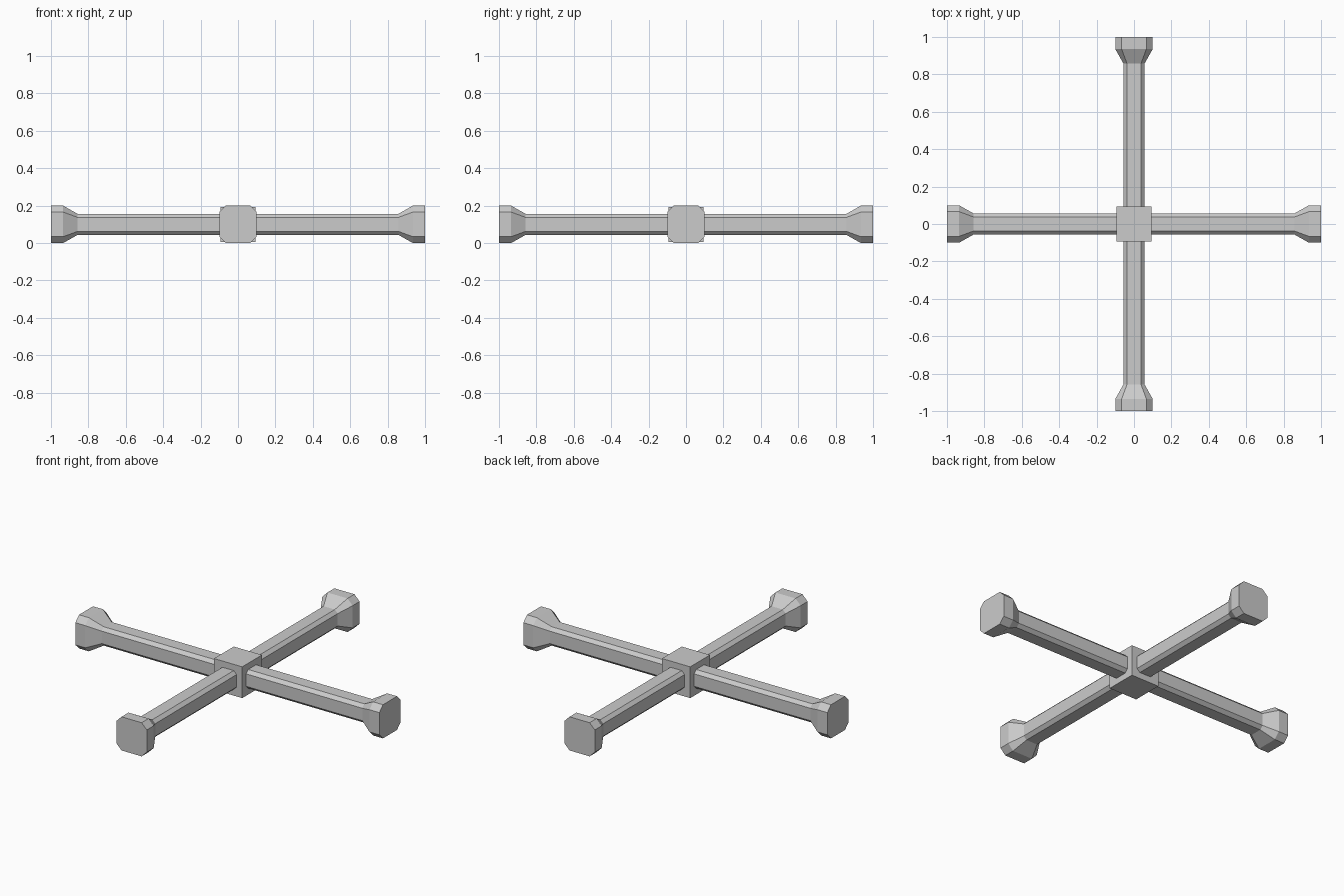
import bpy, bmesh, math

if "Cube" in bpy.data.objects:
    bpy.data.objects.remove(bpy.data.objects["Cube"])

MID_Z = 0.1
# (distance along bar, half width, half width of the flat facet)
STATIONS = [(-1.0, 0.1, 0.066), (-0.935, 0.1, 0.066), (-0.857, 0.056, 0.037),
            (0.857, 0.056, 0.037), (0.935, 0.1, 0.066), (1.0, 0.1, 0.066)]


def finish(bm, name):
    bmesh.ops.recalc_face_normals(bm, faces=bm.faces)
    mesh = bpy.data.meshes.new(name)
    bm.to_mesh(mesh)
    bm.free()
    obj = bpy.data.objects.new(name, mesh)
    obj.location.z = MID_Z
    bpy.context.collection.objects.link(obj)
    return obj


def octagon(r, f):
    return [(r, -f), (r, f), (f, r), (-f, r), (-r, f), (-r, -f), (-f, -r), (f, -r)]


def flared_bar(name, angle):
    bm = bmesh.new()
    rings = [[bm.verts.new((x, y, z)) for y, z in octagon(r, f)] for x, r, f in STATIONS]
    for a, b in zip(rings, rings[1:]):
        for i in range(8):
            j = (i + 1) % 8
            bm.faces.new((a[i], a[j], b[j], b[i]))
    bm.faces.new(rings[0])
    bm.faces.new(rings[-1])
    obj = finish(bm, name)
    obj.rotation_euler.z = angle
    return obj


# Two crossing eight-sided bars with flared socket ends
flared_bar("cross_bar_x", 0)
flared_bar("cross_bar_y", math.pi / 2)

# Central block joining the bars
bm = bmesh.new()
bmesh.ops.create_cube(bm, size=0.186)
finish(bm, "center_hub")
